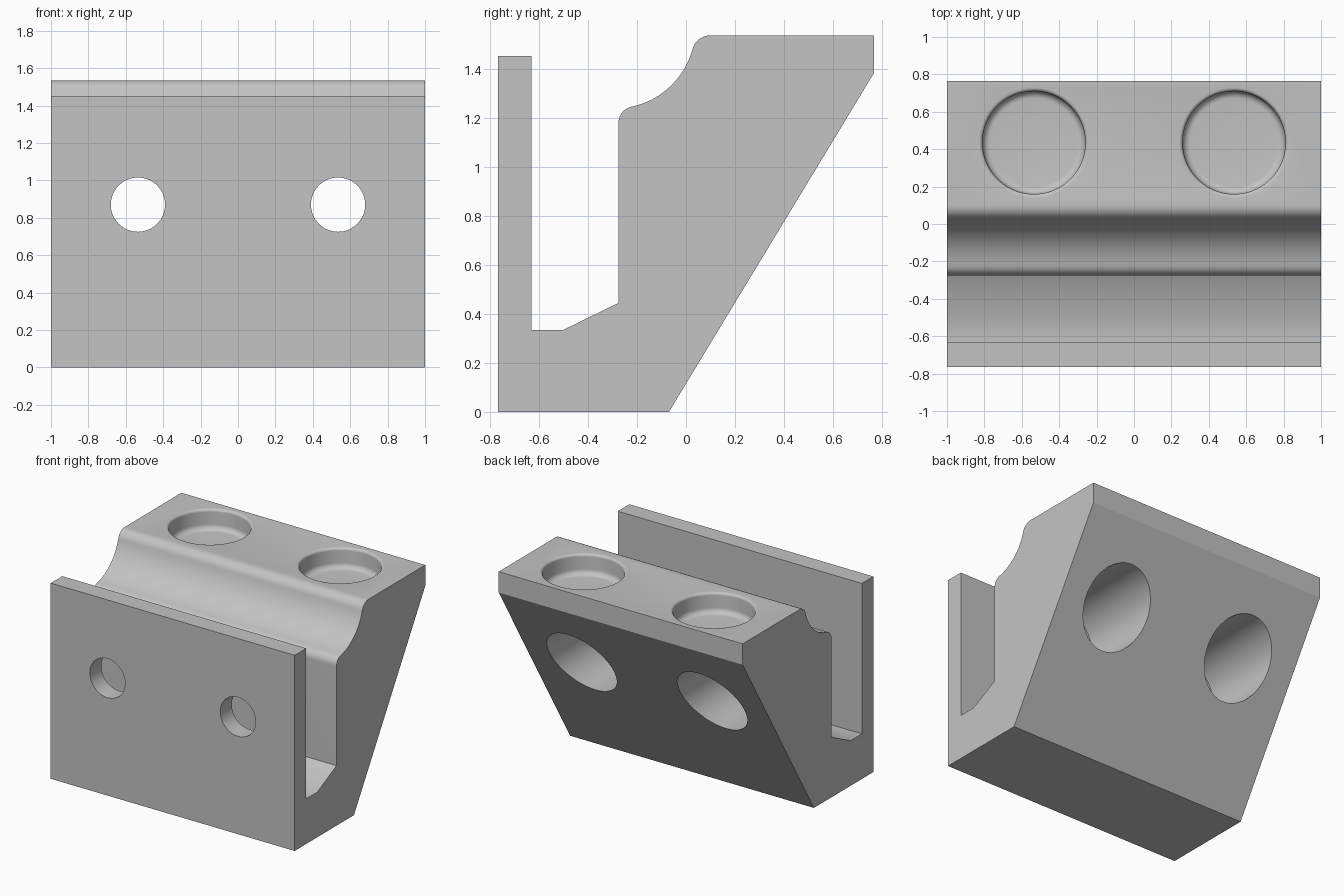
import bpy, bmesh
from math import sin, cos, pi, radians
from mathutils import Matrix

cube = bpy.data.objects.get("Cube")
if cube:
    bpy.data.objects.remove(cube, do_unlink=True)

grey = bpy.data.materials.new("light grey")
grey.use_nodes = True
colour = (0.55, 0.55, 0.55, 1)
grey.diffuse_color = colour
grey.node_tree.nodes["Principled BSDF"].inputs["Base Color"].default_value = colour


def arc(cx, cy, r, start, end, steps):
    angles = [radians(start + (end - start) * i / steps) for i in range(steps + 1)]
    return [(cx + r * cos(a), cy + r * sin(a)) for a in angles]


def finish(bm, name):
    bmesh.ops.recalc_face_normals(bm, faces=bm.faces)
    mesh = bpy.data.meshes.new(name)
    bm.to_mesh(mesh)
    bm.free()
    mesh.materials.append(grey)
    ob = bpy.data.objects.new(name, mesh)
    bpy.context.collection.objects.link(ob)
    return ob


def lathe(name, profile, matrix, sides=96):
    """Closed solid of revolution about local z from (radius, height) points."""
    bm = bmesh.new()
    rings = [[bm.verts.new((r * cos(2 * pi * i / sides), r * sin(2 * pi * i / sides), h))
              for i in range(sides)] for r, h in profile]
    for low, high in zip(rings, rings[1:]):
        for i in range(sides):
            j = (i + 1) % sides
            bm.faces.new((low[i], low[j], high[j], high[i]))
    bm.faces.new(rings[0])
    bm.faces.new(rings[-1])
    bm.transform(matrix)
    return finish(bm, name)


# Side profile (y, z): sloped back, curved shoulder, slot and front plate
profile = [(-0.765, 0), (-0.07, 0), (0.765, 1.38), (0.765, 1.535)]
profile += arc(0.10, 1.459, 0.076, 90, 164.8, 10)
profile += arc(-0.29, 1.565, 0.328, -15.2, -78.3, 20)[1:]
profile += arc(-0.21, 1.18, 0.065, 101.7, 180, 10)[1:]
profile += [(-0.275, 0.445), (-0.5, 0.335), (-0.63, 0.335), (-0.63, 1.45), (-0.765, 1.45)]

bm = bmesh.new()
end = bm.faces.new([bm.verts.new((-1, y, z)) for y, z in profile])
extruded = bmesh.ops.extrude_face_region(bm, geom=[end])["geom"]
bmesh.ops.translate(bm, vec=(2, 0, 0),
                    verts=[v for v in extruded if isinstance(v, bmesh.types.BMVert)])
block = finish(bm, "clamp_block")

# Cutter profiles: stepped bolt bore, and round pocket with soft rim and floor
bore = [(0.145, -1), (0.145, -0.12), (0.265, -0.12), (0.265, 1)]
depth, top = 0.15, 1.535
pocket = [(0.235, top - depth)]
pocket += arc(0.235, top - depth + 0.04, 0.04, -90, 0, 6)[1:]
pocket += arc(0.295, top - 0.02, 0.02, 180, 90, 6)
pocket += [(0.295, top + 0.1)]

cutters = []
for x in (-0.535, 0.535):
    along_y = Matrix.Translation((x, 0, 0.87)) @ Matrix.Rotation(-pi / 2, 4, "X")
    cutters.append(lathe("bolt_bore_cutter", bore, along_y))
    cutters.append(lathe("pocket_cutter", pocket, Matrix.Translation((x, 0.435, 0))))

bpy.ops.object.select_all(action="DESELECT")
bpy.context.view_layer.objects.active = block
block.select_set(True)
for cutter in cutters:
    cutter.hide_render = True
    mod = block.modifiers.new("cut", "BOOLEAN")
    mod.operation = "DIFFERENCE"
    mod.solver = "EXACT"
    mod.object = cutter
    bpy.ops.object.modifier_apply(modifier=mod.name)
    bpy.data.objects.remove(cutter, do_unlink=True)

bpy.ops.object.shade_smooth_by_angle(angle=radians(30))
